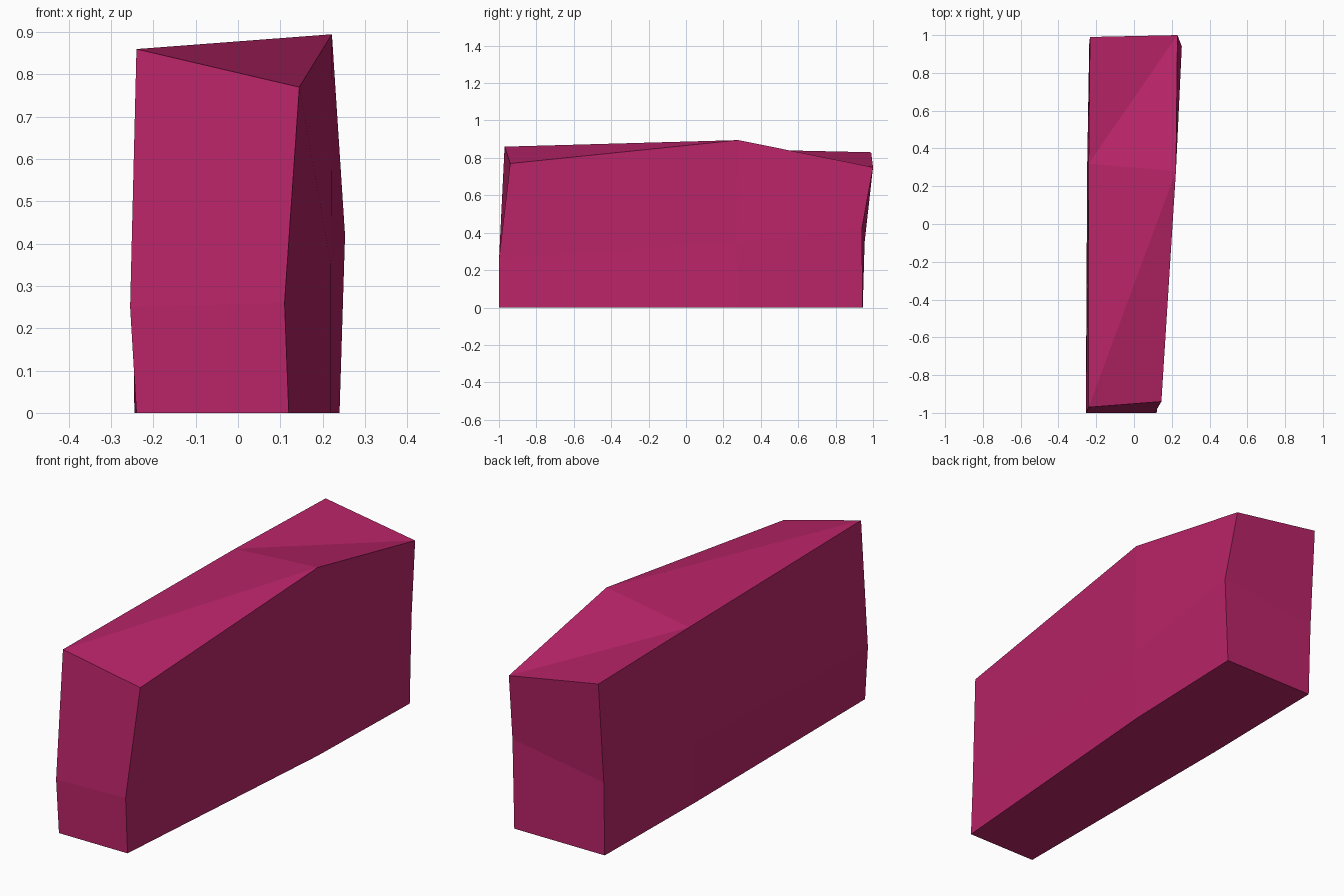
import bpy
import bmesh

cube = bpy.data.objects.get("Cube")
if cube:
    bpy.data.objects.remove(cube)

# Single flat colour
magenta = bpy.data.materials.new("magenta")
magenta.use_nodes = True
colour = (0.49, 0.018, 0.14, 1)
magenta.diffuse_color = colour
magenta.node_tree.nodes["Principled BSDF"].inputs["Base Color"].default_value = colour

# Cross-section loops from front to back; each runs up the -x side, down the +x side
front = [(-0.24, -1, 0), (-0.255, -1, 0.25), (-0.24, -0.97, 0.86),
         (0.145, -0.94, 0.77), (0.11, -1, 0.26), (0.12, -1, 0)]
middle = [(-0.245, 0.28, 0), (-0.248, 0.3, 0.29), (-0.24, 0.32, 0.845),
          (0.222, 0.28, 0.895), (0.22, 0.27, 0.35), (0.22, 0.28, 0)]
back = [(-0.235, 0.945, 0), (-0.237, 0.955, 0.35), (-0.233, 0.99, 0.83),
        (0.23, 1, 0.75), (0.253, 0.94, 0.42), (0.24, 0.945, 0)]

bm = bmesh.new()
loops = [[bm.verts.new(p) for p in section] for section in (front, middle, back)]

# Skin between neighbouring loops, with the top split along its ridge
for a, b in zip(loops, loops[1:]):
    for i in range(6):
        j = (i + 1) % 6
        if i == 2:
            bm.faces.new((a[i], a[j], b[j]))
            bm.faces.new((a[i], b[j], b[i]))
        else:
            bm.faces.new((a[i], a[j], b[j], b[i]))

# End caps, bent at their middle row
for loop in (loops[0], loops[-1]):
    bm.faces.new((loop[0], loop[1], loop[4], loop[5]))
    bm.faces.new((loop[1], loop[2], loop[3], loop[4]))

bmesh.ops.recalc_face_normals(bm, faces=bm.faces)
mesh = bpy.data.meshes.new("faceted_block")
bm.to_mesh(mesh)
bm.free()
mesh.materials.append(magenta)
block = bpy.data.objects.new("faceted_block", mesh)
bpy.context.collection.objects.link(block)
